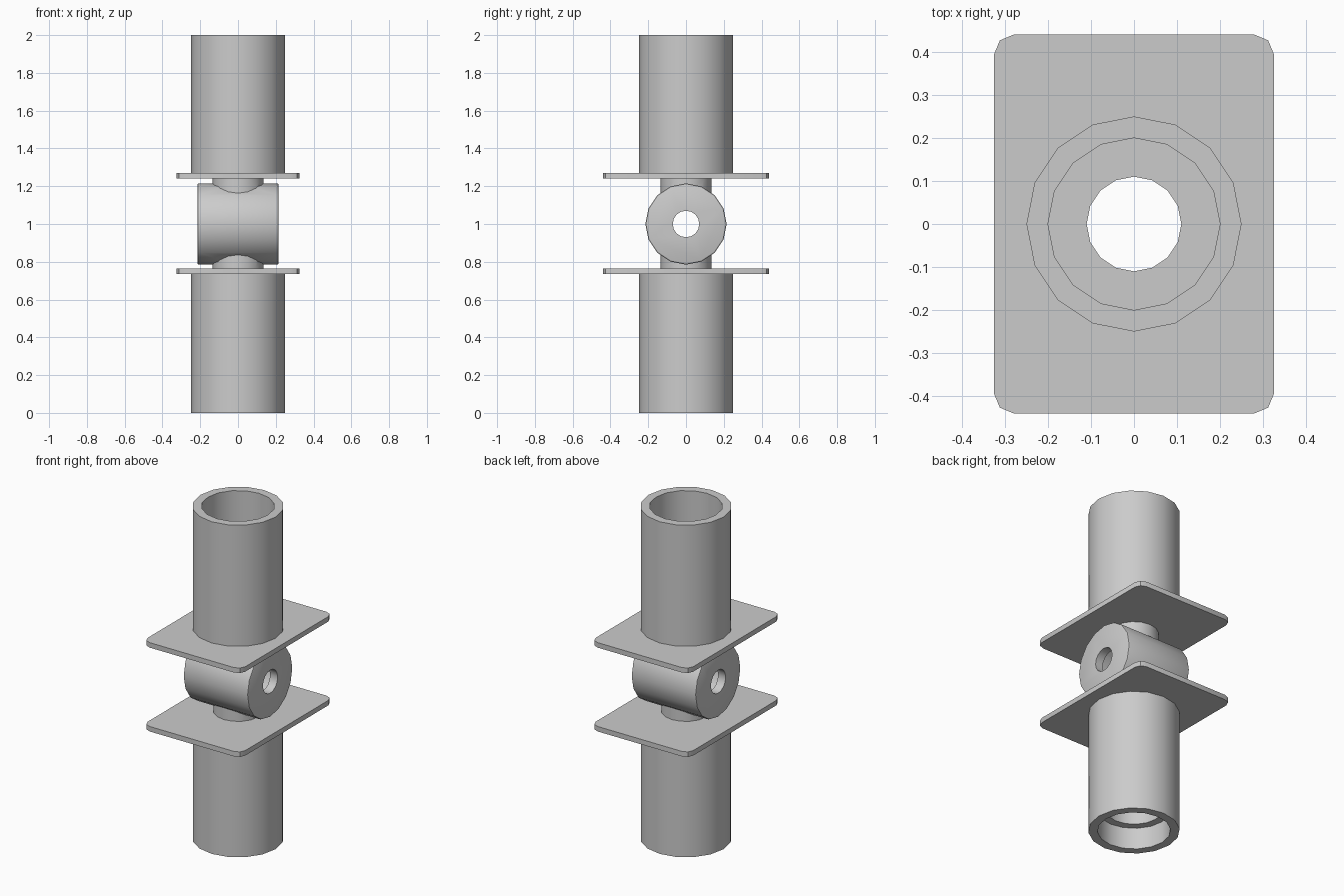
import bpy, bmesh, math
from mathutils import Matrix

if "Cube" in bpy.data.objects:
    bpy.data.objects.remove(bpy.data.objects["Cube"])

SIDES = 16
ALONG_X = Matrix.Rotation(math.pi / 2, 4, 'Y')


def finish(name, bm):
    bmesh.ops.recalc_face_normals(bm, faces=bm.faces)
    me = bpy.data.meshes.new(name)
    bm.to_mesh(me)
    bm.free()
    ob = bpy.data.objects.new(name, me)
    bpy.context.collection.objects.link(ob)
    return ob


def lathe(name, profile, z=0):
    """Closed (radius, height) ring profile turned about z."""
    bm = bmesh.new()
    rings = []
    for i in range(SIDES):
        a = math.tau * i / SIDES
        rings.append([bm.verts.new((r * math.cos(a), r * math.sin(a), h + z)) for r, h in profile])
    n = len(profile)
    for i in range(SIDES):
        p, q = rings[i], rings[(i + 1) % SIDES]
        for j in range(n):
            k = (j + 1) % n
            bm.faces.new((p[j], q[j], q[k], p[k]))
    return finish(name, bm)


def cylinder(name, r, length, z, turn=Matrix(), bevel=0):
    bm = bmesh.new()
    bmesh.ops.create_cone(bm, cap_ends=True, segments=SIDES, radius1=r, radius2=r, depth=length)
    if bevel:
        rim = [e for e in bm.edges if any(len(f.verts) > 4 for f in e.link_faces)]
        bmesh.ops.bevel(bm, geom=rim, offset=bevel, segments=2, profile=0.5, affect='EDGES')
    bmesh.ops.transform(bm, matrix=Matrix.Translation((0, 0, z)) @ turn, verts=bm.verts)
    return finish(name, bm)


def boolean(ob, tool, op='DIFFERENCE'):
    tool.hide_render = True
    m = ob.modifiers.new("cut", 'BOOLEAN')
    m.operation, m.object, m.solver = op, tool, 'EXACT'
    bpy.context.view_layer.objects.active = ob
    bpy.ops.object.modifier_apply(modifier=m.name)
    bpy.data.objects.remove(tool)


def plate(name, z):
    bm = bmesh.new()
    bmesh.ops.create_cube(bm, size=1)
    bmesh.ops.scale(bm, vec=(0.65, 0.88, 0.03), verts=bm.verts)
    bmesh.ops.translate(bm, vec=(0, 0, z), verts=bm.verts)
    corners = [e for e in bm.edges if abs(e.verts[0].co.z - e.verts[1].co.z) > 0.01]
    bmesh.ops.bevel(bm, geom=corners, offset=0.045, segments=2, profile=0.5, affect='EDGES')
    ob = finish(name, bm)
    boolean(ob, cylinder("bore_cutter", 0.11, 0.2, z))
    return ob


# Upper pipe, and lower pipe with its inner step
parts = [
    lathe("upper_pipe", [(0.25, 1.27), (0.25, 2), (0.2, 2), (0.2, 1.27)]),
    lathe("lower_pipe", [(0.25, 0), (0.25, 0.735), (0.155, 0.735), (0.155, 0.13), (0.2, 0.13), (0.2, 0)]),
]

# Flange plates
parts += [plate("upper_flange", 1.255), plate("lower_flange", 0.75)]

# Hollow cross hub with vertical necks and side holes
hub = cylinder("cross_hub", 0.215, 0.43, 1, ALONG_X, bevel=0.008)
boolean(hub, cylinder("neck", 0.135, 0.475, 1.0025), 'UNION')
boolean(hub, cylinder("cavity_cutter", 0.165, 0.33, 1, ALONG_X))
boolean(hub, cylinder("bore_cutter", 0.11, 0.8, 1))
boolean(hub, cylinder("side_hole_cutter", 0.07, 0.8, 1, ALONG_X))
parts.append(hub)

# Smooth round walls, crisp edges
bpy.ops.object.select_all(action='DESELECT')
for ob in parts:
    ob.select_set(True)
bpy.context.view_layer.objects.active = hub
bpy.ops.object.shade_smooth_by_angle(angle=math.radians(30))
